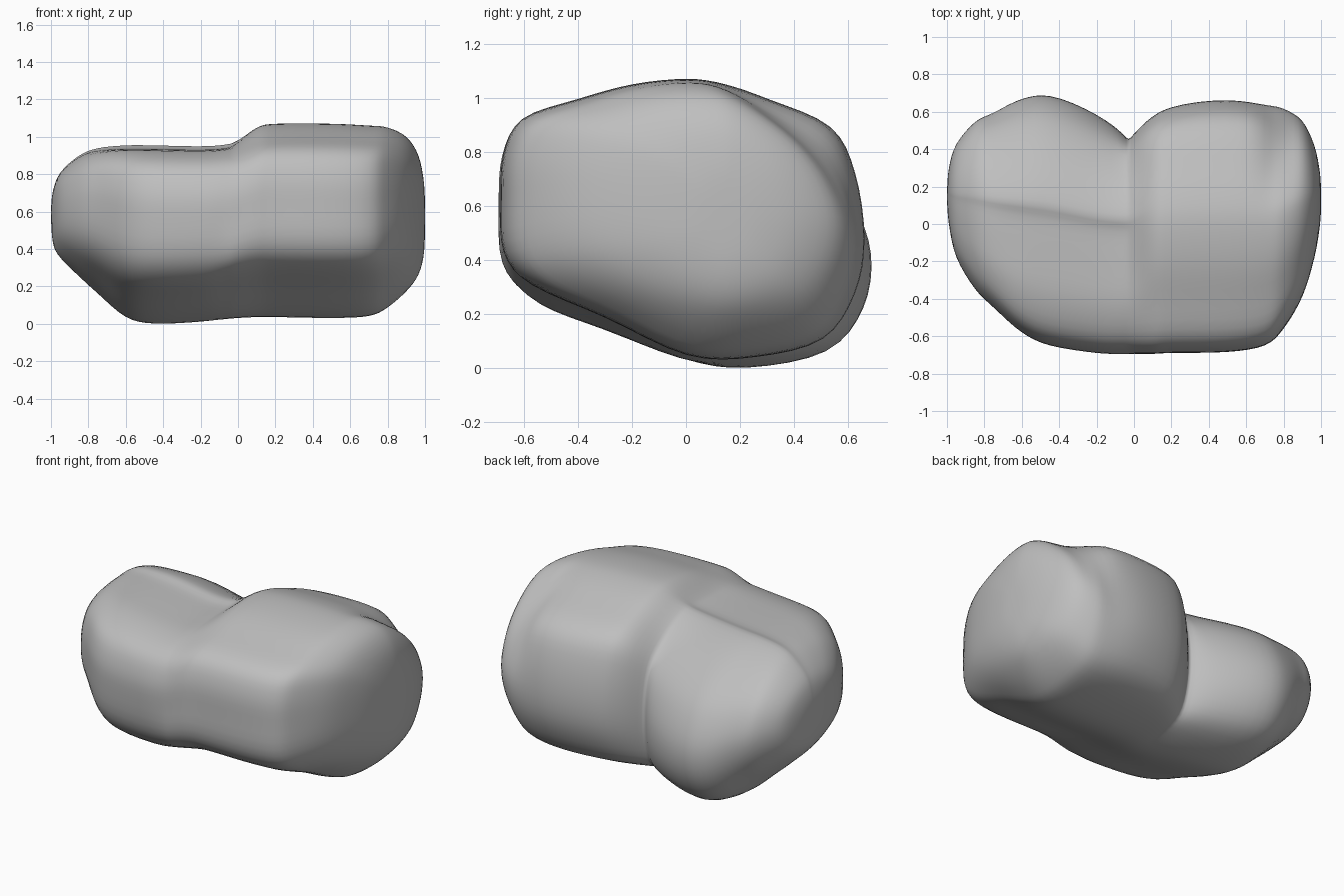
import bpy, bmesh, math

cube = bpy.data.objects.get("Cube")
if cube:
    bpy.data.objects.remove(cube, do_unlink=True)

# Side outlines (y, z) of the two lobes, from the front face over the top
low_lobe = [(-.68, .57), (-.67, .72), (-.6, .85), (-.42, .92), (-.2, .935), (0, .94),
            (.1, .955), (.3, .88), (.5, .75), (.62, .61), (.69, .42), (.66, .22),
            (.52, .06), (.22, 0), (0, .03), (-.3, .14), (-.53, .23), (-.65, .36)]
high_lobe = [(-.68, .62), (-.67, .79), (-.6, .92), (-.4, .99), (-.2, 1.045), (0, 1.065),
             (.14, 1.045), (.3, .99), (.53, .89), (.62, .72), (.655, .48), (.62, .28),
             (.5, .11), (.25, .045), (0, .05), (-.3, .19), (-.57, .31), (-.67, .43)]
# Outline near the high end, with its upper back corner cut away
high_end = high_lobe[:6] + [(.13, 1.03), (.3, .91), (.46, .78), (.58, .64)] + high_lobe[10:]

# Stations along the stone: x, front, back, bottom, top
stations = [
    (-1, .13, .17, .57, .61), (-.99, 0, .3, .43, .71), (-.95, -.18, .43, .35, .81),
    (-.85, -.35, .55, .25, .9), (-.75, -.45, .6, .16, .94), (-.6, -.58, .675, .035, .955),
    (-.45, -.65, .7, 0, .955), (-.2, -.69, .65, .01, .95), (-.06, -.695, .64, .025, .96),
    (0, -.695, .64, .03, .985), (.1, -.695, .66, .035, 1.05), (.2, -.69, .67, .035, 1.07),
    (.5, -.685, .67, .03, 1.07), (.7, -.65, .64, .04, 1.06), (.8, -.56, .62, .085, 1.05),
    (.9, -.39, .555, .17, 1), (.965, -.18, .42, .26, .9), (.995, 0, .27, .38, .75),
    (1, .11, .15, .55, .59)]


def spline(a, b, c, d, t):
    """Smooth curve from b to c."""
    return tuple(q + t / 2 * (r - p + t * (2 * p - 5 * q + 4 * r - s + t * (3 * (q - r) + s - p)))
                 for p, q, r, s in zip(a, b, c, d))


def closed_curve(points, steps):
    n = len(points)
    return [spline(*(points[(i + k) % n] for k in (-1, 0, 1, 2)), j / steps)
            for i in range(n) for j in range(steps)]


def open_curve(points, steps):
    last = len(points) - 1
    return [spline(*(points[min(max(i + k, 0), last)] for k in (-1, 0, 1, 2)), j / steps)
            for i in range(last) for j in range(steps)] + [points[-1]]


def normalised(points):
    """Scale an outline to the unit square."""
    lows = [min(axis) for axis in zip(*points)]
    highs = [max(axis) for axis in zip(*points)]
    return [tuple((v - lo) / (hi - lo) for v, lo, hi in zip(p, lows, highs)) for p in points]


def ease(start, end, x):
    t = min(max((x - start) / (end - start), 0), 1)
    return t * t * (3 - 2 * t)


def mix(p, q, t):
    return tuple(a + (b - a) * t for a, b in zip(p, q))


def on_circle(p):
    """Push a point of the unit square onto its inscribed circle."""
    u, v = p[0] - .5, p[1] - .5
    size = 2 * math.hypot(u, v)
    return .5 + u / size, .5 + v / size


outlines = [normalised(closed_curve(points, 4)) for points in (low_lobe, high_lobe, high_end)]

# Stone body: loft the blended outlines along x
bm = bmesh.new()
rings = []
for x, front, back, bottom, top in open_curve(stations, 4):
    rounding = .6 * max(ease(-.6, -1, x), ease(.7, 1, x))
    notch = .19 * math.exp(-abs(x + .03) / .16)
    ring = []
    for low, high, end in zip(*outlines):
        step = .18 * low[1] - .15
        p = mix(low, high, ease(step - .1, step + .1, x))
        p = mix(p, end, ease(.62, .88, x))
        u, v = mix(p, on_circle(p), rounding)
        ring.append(bm.verts.new((x, front + (back - front) * u - notch * max(u, 0) ** 4,
                                  bottom + (top - bottom) * v)))
    rings.append(ring)
count = len(rings[0])
for first, second in zip(rings, rings[1:]):
    for i in range(count):
        j = (i + 1) % count
        bm.faces.new((first[i], first[j], second[j], second[i]))
bm.faces.new(rings[0])
bm.faces.new(rings[-1])
bmesh.ops.recalc_face_normals(bm, faces=bm.faces[:])
for face in bm.faces:
    face.smooth = True

mesh = bpy.data.meshes.new("stone")
bm.to_mesh(mesh)
bm.free()
stone = bpy.data.objects.new("stone", mesh)
bpy.context.collection.objects.link(stone)

# Soften the loft slightly
soften = stone.modifiers.new("soften", 'SMOOTH')
soften.factor = 0.5
soften.iterations = 3

# Grey stone colour
grey = bpy.data.materials.new("stone_grey")
grey.use_nodes = True
colour = (.52, .52, .52, 1)
grey.diffuse_color = colour
grey.node_tree.nodes["Principled BSDF"].inputs["Base Color"].default_value = colour
mesh.materials.append(grey)
